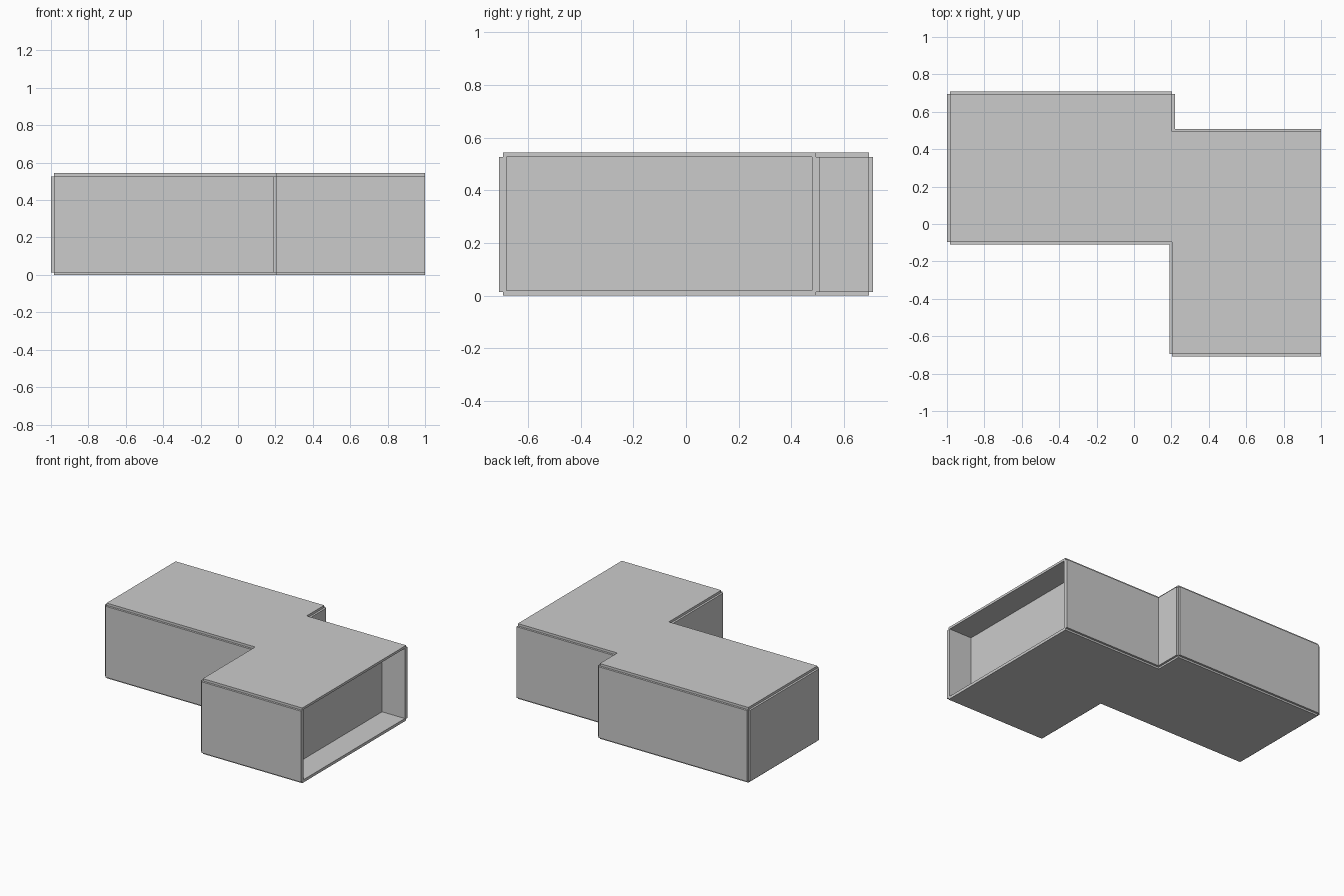
import bpy, bmesh
from mathutils import Vector

if "Cube" in bpy.data.objects:
    bpy.data.objects.remove(bpy.data.objects["Cube"])

Z0, Z1, TOP = 0.013, 0.527, 0.544   # core bottom, core top, overall height
T = 0.015                           # wall panel thickness
END, BACK = 1.0, 0.818              # open end and back of its recess


def prism(name, pts, z0, z1):
    """Extrude a flat outline from z0 to z1."""
    bm = bmesh.new()
    face = bm.faces.new([bm.verts.new((x, y, z0)) for x, y in pts])
    ext = bmesh.ops.extrude_face_region(bm, geom=[face])
    verts = [g for g in ext["geom"] if isinstance(g, bmesh.types.BMVert)]
    bmesh.ops.translate(bm, vec=(0, 0, z1 - z0), verts=verts)
    bmesh.ops.recalc_face_normals(bm, faces=bm.faces)
    mesh = bpy.data.meshes.new(name)
    bm.to_mesh(mesh)
    bm.free()
    obj = bpy.data.objects.new(name, mesh)
    bpy.context.collection.objects.link(obj)
    return obj


def box(name, x0, x1, y0, y1, z0, z1):
    return prism(name, [(x0, y0), (x1, y0), (x1, y1), (x0, y1)], z0, z1)


def outline(x_end):
    """Stepped footprint, counter-clockwise, ending at x_end."""
    return [(x_end, 0.494), (0.204, 0.494), (0.204, 0.694), (-0.985, 0.694),
            (-0.985, -0.095), (0.204, -0.095), (0.204, -0.694), (x_end, -0.694)]


# Solid core, stopping at the back of the recess
prism("core", outline(BACK), Z0, Z1)

# Roof and floor plates
prism("roof_plate", outline(END), Z1, TOP)
prism("floor_plate", outline(END), 0, Z0)

# Outer wall panels, one per footprint edge; the +x end stays open
pts = outline(END)
for i in range(len(pts) - 1):
    a, b = Vector(pts[i]), Vector(pts[i + 1])
    d = (b - a).normalized()
    out = Vector((d.y, -d.x)) * T
    prism(f"wall_panel_{i + 1}", [a, b, b + out, a + out], Z0, Z1)

# Inner lining of the open recess
box("recess_floor", BACK, END, -0.694, 0.494, Z0, 0.02)
box("recess_front_wall", BACK, END, -0.694, -0.682, 0.02, Z1)
box("recess_back_wall", BACK, END, 0.479, 0.494, 0.02, Z1)
